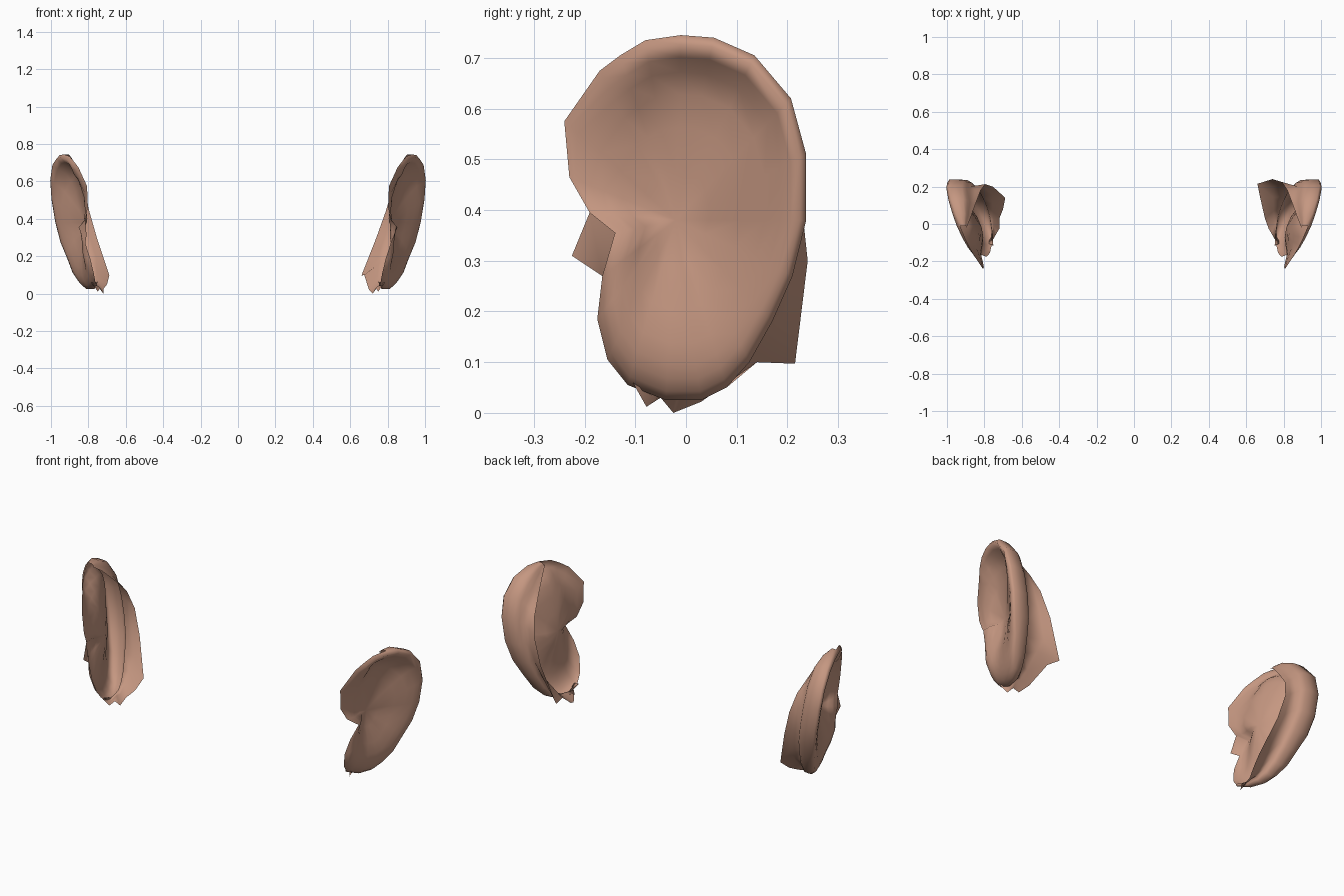
import bpy, bmesh

if "Cube" in bpy.data.objects:
    bpy.data.objects.remove(bpy.data.objects["Cube"])

skin = bpy.data.materials.new("warm skin")
skin.diffuse_color = (0.56, 0.31, 0.22, 1)
skin.use_nodes = True
skin.node_tree.nodes["Principled BSDF"].inputs["Base Color"].default_value = skin.diffuse_color

# Ear outline seen from the side (y, z): lobe, back, top, then the open front edge
OUTLINE = [(-.115, .055), (-.04, .025), (.03, .025), (.08, .05), (.125, .10), (.17, .18),
           (.21, .27), (.237, .38), (.237, .51), (.207, .62), (.135, .705), (.055, .74),
           (-.01, .745), (-.08, .735), (-.13, .705), (-.17, .675), (-.24, .575),
           (-.23, .465), (-.19, .395), (-.14, .355), (-.165, .27), (-.175, .185), (-.155, .105)]
# Torn edge of the head skin behind the ear (x, y, z), one for each backed station
FLAP = [(.785, -.105, .06), (.75, -.078, .012), (.735, -.05, .03), (.72, -.025, .0),
        (.70, .03, .022), (.675, .14, .10), (.66, .215, .097), (.74, .24, .30),
        (.79, .225, .44), (.82, .18, .54), (.85, .10, .63), (.875, .03, .70),
        (.895, -.02, .735)]
# The left flap is torn a little narrower
LEFT_FLAP = {4: (.72, .03, .025), 5: (.70, .08, .05), 6: (.688, .14, .10), 7: (.755, .20, .30), 8: (.795, .213, .44)}
BACK_DEPTH = [.2, .4, .6, .7, .8, .9, 1, 1, 1, 1, .9, .6, .25]
FRONT_PUSH = {17: .01, 18: .02, 19: .045, 20: .035, 21: .028, 22: .015}

# Height of the outer face from centre to edge, by region
STEPS = (.25, .5, .68, .8, .88, .95, 1)
PROFILE = {"L": (-.02, .012, .026, .03, .025, .015, -.005),    # lobe
           "B": (-.035, -.008, .012, .024, .03, .03, .015),    # back
           "T": (-.045, -.045, -.04, -.025, .01, .03, .01),    # top lip
           "R": (-.04, -.04, -.015, .012, .02, .02, .006),     # root of the rim
           "F": (-.035, -.015, 0, 0, 0, 0, 0)}                 # open front
REGION = "LL LL LL LL LB LB BB BB BB BT TT TT TT TR RR RF FF FF FF FF FL LL LL".split()


def place(i, s, off):
    """Point on station i, at share s of the way out from the ear centre."""
    y, z = OUTLINE[i]
    cy, cz = -.02, .38
    y, z = cy + (y - cy) * s, cz + (z - cz) * s
    return .80 + .37 * y + .167 * z + FRONT_PUSH.get(i, 0) * s * s + off, y, z


def face_height(i, k):
    a, b = REGION[i]
    return (PROFILE[a][k] + PROFILE[b][k]) / 2


def bridge(bm, a, b, closed):
    n = len(a)
    for i in range(n if closed else n - 1):
        j = (i + 1) % n
        bm.faces.new((a[i], a[j], b[j], b[i]))


def build_ear(name, side, changes, notch_patch):
    bm = bmesh.new()
    V = lambda p: bm.verts.new((p[0] * side, p[1], p[2]))
    N = range(len(OUTLINE))
    B = range(len(FLAP))
    flap = [changes.get(i, FLAP[i]) for i in B]
    # Bowl, inner wall, rolled rim and outline
    rings = [[V(place(i, s, face_height(i, k))) for i in N] for k, s in enumerate(STEPS)]
    for a, b in zip(rings, rings[1:]):
        bridge(bm, a, b, True)
    mid = V(place(0, 0, -.042))
    for i in N:
        bm.faces.new((mid, rings[0][i], rings[0][(i + 1) % len(N)]))
    # Back of the rim, groove and head-skin flap
    outer = rings[-1]
    back = [outer[i] for i in B]
    for s, d in ((1.0, .03), (.99, .06), (.94, .077), (.86, .085)):
        groove = [place(i, 1 - (1 - s) * BACK_DEPTH[i], -d * BACK_DEPTH[i]) for i in B]
        nxt = [V(p) for p in groove]
        bridge(bm, back, nxt, False)
        back = nxt
    half = [V([(p + q) / 2 for p, q in zip(flap[i], groove[i])]) for i in B]
    edge = [V(p) for p in flap]
    bridge(bm, back, half, False)
    bridge(bm, half, edge, False)
    # Small scrap of skin left in the front notch of one ear
    if notch_patch:
        bm.faces.new((outer[18], outer[19], outer[20], V((.81, -.225, .31))))
    bmesh.ops.recalc_face_normals(bm, faces=bm.faces)
    me = bpy.data.meshes.new(name)
    bm.to_mesh(me)
    bm.free()
    me.materials.append(skin)
    for p in me.polygons:
        p.use_smooth = True
    ob = bpy.data.objects.new(name, me)
    bpy.context.collection.objects.link(ob)


build_ear("right_ear", 1, {}, False)
build_ear("left_ear", -1, LEFT_FLAP, True)
